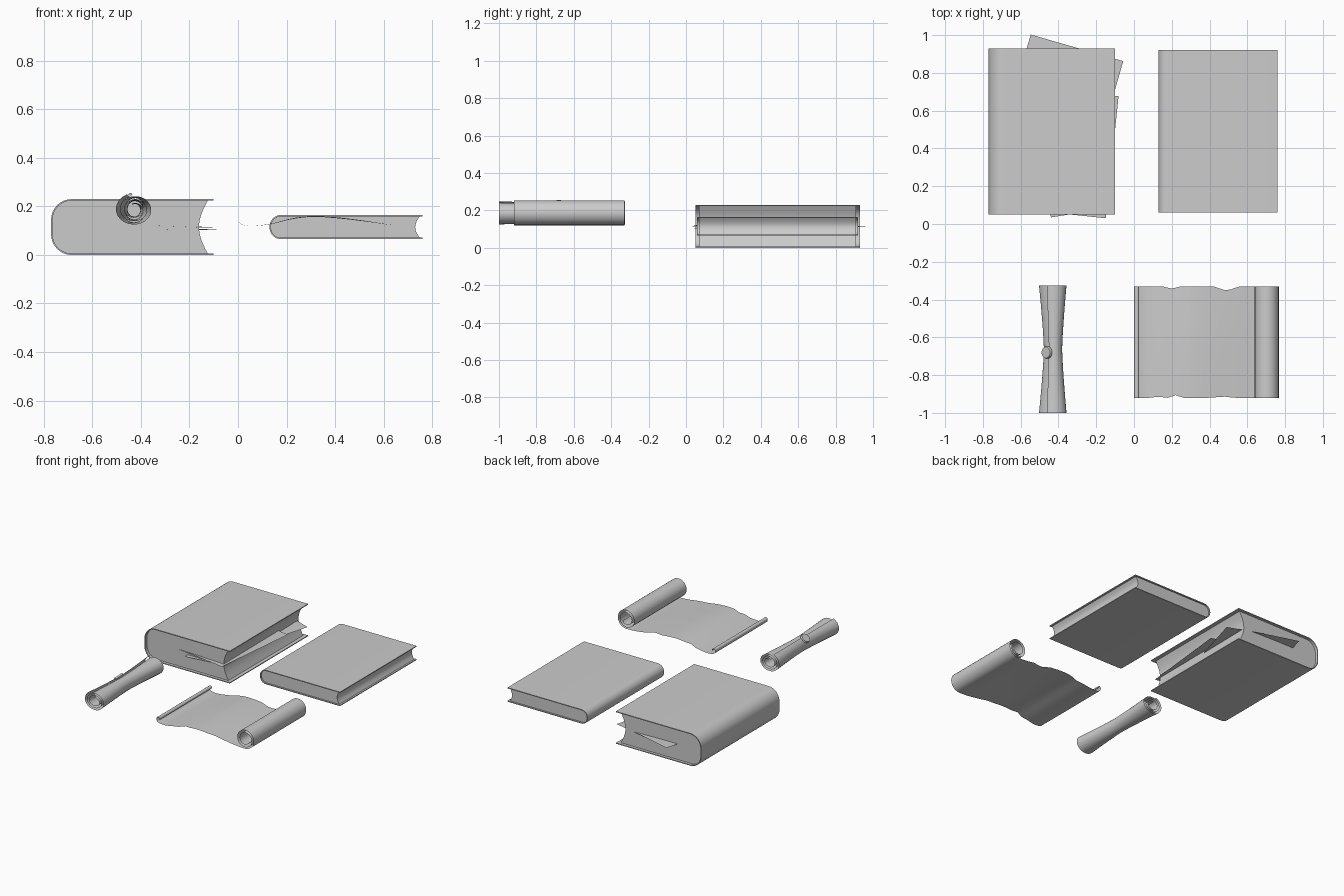
import bpy, bmesh, math

if "Cube" in bpy.data.objects:
    bpy.data.objects.remove(bpy.data.objects["Cube"])

def finish(bm, name, angle=35):
    me = bpy.data.meshes.new(name)
    bm.to_mesh(me)
    bm.free()
    ob = bpy.data.objects.new(name, me)
    bpy.context.collection.objects.link(ob)
    bpy.context.view_layer.objects.active = ob
    ob.select_set(True)
    bpy.ops.object.shade_smooth_by_angle(angle=math.radians(angle))
    ob.select_set(False)
    return ob

def prism(name, profile, y0, y1):
    """Closed xz profile extruded along y."""
    bm = bmesh.new()
    f = bm.faces.new([bm.verts.new((x, y0, z)) for x, z in profile])
    r = bmesh.ops.extrude_face_region(bm, geom=[f])
    bmesh.ops.translate(bm, vec=(0, y1 - y0, 0),
                        verts=[v for v in r["geom"] if isinstance(v, bmesh.types.BMVert)])
    bmesh.ops.recalc_face_normals(bm, faces=bm.faces)
    return finish(bm, name)

def grid(name, nu, nv, fn):
    """Surface from fn(i, j) -> point."""
    bm = bmesh.new()
    vs = [[bm.verts.new(fn(i, j)) for j in range(nv)] for i in range(nu)]
    for i in range(nu - 1):
        for j in range(nv - 1):
            bm.faces.new((vs[i][j], vs[i + 1][j], vs[i + 1][j + 1], vs[i][j + 1]))
    return finish(bm, name, 60)

def spine(x0, x1, z0, z1, r, n=8):
    """U shape: open at x1, rounded at x0, from top to bottom."""
    pts = [(x1, z1)]
    for k in range(n + 1):
        a = math.pi / 2 * (1 + k / n)
        pts.append((x0 + r + r * math.cos(a), z1 - r + r * math.sin(a)))
    for k in range(n + 1):
        a = math.pi * (1 + k / n / 2)
        pts.append((x0 + r + r * math.cos(a), z0 + r + r * math.sin(a)))
    return pts + [(x1, z0)]

def book(name, x0, x1, y0, y1, z0, z1, r, inset, lip, hollow):
    t = 0.006
    outer = spine(x0, x1, z0, z1, r)
    inner = spine(x0 + t, x1, z0 + t, z1 - t, r - t)
    prism(name + "_cover", outer + inner[::-1], y0, y1)
    # page block with concave fore edge
    pages = spine(x0 + t, x1 - lip, z0 + t, z1 - t, r - t)
    (xe, zb), h = pages[-1], z1 - z0 - 2 * t
    for k in range(1, 10):
        s = k / 10
        pages.append((xe - hollow * math.sin(math.pi * s), zb + h * s))
    prism(name + "_pages", pages, y0 + inset, y1 - inset)

book("thick_book", -0.77, -0.10, 0.05, 0.93, 0.0, 0.23, 0.085, 0.02, 0.025, 0.036)
book("thin_book", 0.13, 0.76, 0.06, 0.92, 0.065, 0.165, 0.048, 0.01, 0.012, 0.018)

# loose sheets poking out of the thick book
def sheet(name, x, y, deg, w, h, z, drop):
    a = math.radians(deg)
    def fn(i, j):
        u, v = w * i / 8, h * j / 4
        return (x + u * math.cos(a) - v * math.sin(a),
                y + u * math.sin(a) + v * math.cos(a), z - drop * (i / 8) ** 2)
    grid(name, 9, 5, fn)

sheet("loose_sheet_1", -0.74, 0.33, -16, 0.51, 0.70, 0.117, 0.015)
sheet("loose_sheet_2", -0.62, 0.08, -6, 0.473, 0.65, 0.125, 0.012)
sheet("loose_sheet_3", -0.44, 0.035, 9, 0.28, 0.6, 0.105, 0.004)

# rolled scroll, pinched at the middle
TURNS, SEG = 3, 24
def rolled(i, j):
    a = 2 * math.pi * i / SEG + 2.0
    f = 1 - 0.62 * i / (TURNS * SEG)
    v = j / 16
    w = abs(2 * v - 1) ** 1.3
    rx, rz = 0.053 + 0.027 * w, 0.058 + 0.010 * w
    return (-0.426 + rx * f * math.cos(a), -1 + 0.675 * v, 0.187 + rz * f * math.sin(a))
grid("rolled_scroll", TURNS * SEG + 1, 17, rolled)

# seal on the rolled scroll
bm = bmesh.new()
bmesh.ops.create_cone(bm, cap_ends=True, segments=20, radius1=0.034, radius2=0.03, depth=0.012)
seal = finish(bm, "scroll_seal")
seal.location = (-0.463, -0.68, 0.232)
seal.rotation_euler = (0, math.radians(-42), 0)

# open scroll: small curl, wavy sheet, large roll
path = []
for k in range(11):
    a = math.radians(-20 + 200 * k / 10)
    r = 0.011 + 0.004 * k / 10
    path.append((0.016 + r * math.cos(a), 0.149 + r * math.sin(a)))
keys = [(0.001, 0.149), (0.012, 0.128), (0.06, 0.119), (0.14, 0.128), (0.22, 0.147),
        (0.31, 0.157), (0.42, 0.150), (0.54, 0.136), (0.63, 0.124), (0.70, 0.121)]
for k in range(len(keys) - 1):
    p0, p1, p2, p3 = (keys[max(0, min(len(keys) - 1, k + d))] for d in (-1, 0, 1, 2))
    for s in (0.25, 0.5, 0.75, 1.0):
        path.append(tuple(0.5 * (2 * b + (c - a) * s + (2 * a - 5 * b + 4 * c - d) * s * s
                                 + (3 * b - a - 3 * c + d) * s ** 3)
                          for a, b, c, d in zip(p0, p1, p2, p3)))
for k in range(1, 53):
    a = -math.pi / 2 + 2 * math.pi * k / 24
    r = 0.067 - 0.032 * max(0, k - 10) / 42
    path.append((0.70 + r * math.cos(a), 0.188 + r * math.sin(a)))

def tear(x, notches):
    return sum(d * max(0, 1 - abs(x - c) / w) for c, w, d in notches)

def opened(i, j):
    x, z = path[i]
    flat = 11 <= i < 11 + 4 * (len(keys) - 1) - 4
    lo = tear(x, [(0.22, 0.04, 0.014), (0.13, 0.04, 0.007), (0.47, 0.06, 0.007)]) if flat else 0
    hi = tear(x, [(0.20, 0.05, 0.012), (0.49, 0.07, 0.024)]) if flat else 0
    y0, y1 = -0.92 + lo, -0.33 - hi
    v = j / 8
    if flat:
        z += 0.004 * math.sin(math.pi * v) * math.sin(math.pi * (x - 0.05) / 0.6)
    return (x, y0 + (y1 - y0) * v, z)
grid("open_scroll", len(path), 9, opened)
